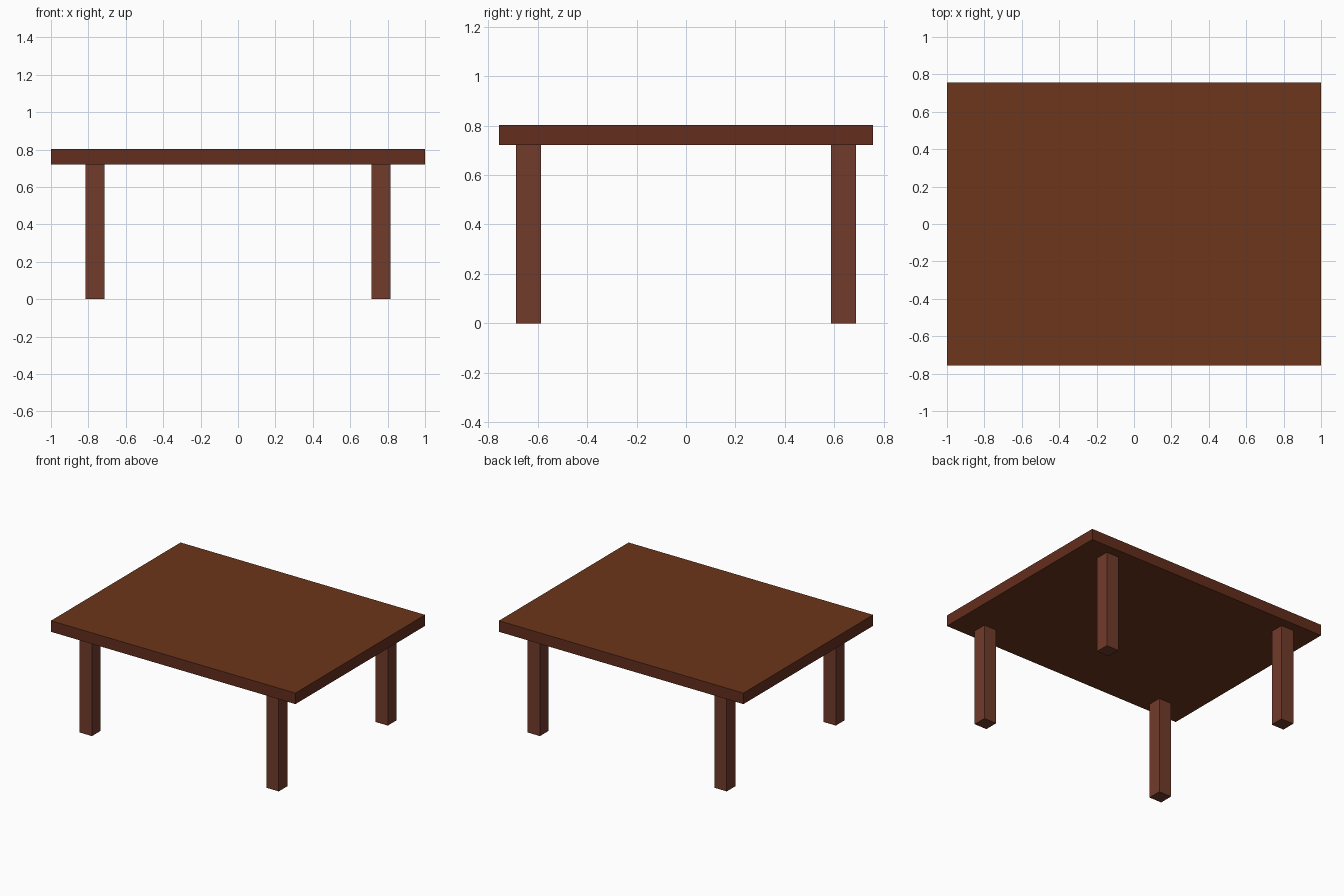
import bpy

if "Cube" in bpy.data.objects:
    bpy.data.objects.remove(bpy.data.objects["Cube"])


def material(name, rgb):
    m = bpy.data.materials.new(name)
    m.diffuse_color = (*rgb, 1.0)
    m.use_nodes = True
    m.node_tree.nodes["Principled BSDF"].inputs["Base Color"].default_value = m.diffuse_color
    return m


def box(name, centre, size, mat):
    bpy.ops.mesh.primitive_cube_add(size=1, location=centre)
    ob = bpy.context.object
    ob.name = name
    ob.scale = size
    bpy.ops.object.transform_apply(location=False, rotation=False, scale=True)
    ob.data.materials.append(mat)
    return ob


TOP_Z, UNDER_Z = 0.803, 0.721
top_wood = material("top_wood", (0.150, 0.037, 0.011))
rim_wood = material("rim_wood", (0.125, 0.026, 0.012))
leg_wood = material("leg_wood", (0.165, 0.044, 0.023))

# Tabletop slab with a redder rim
top = box("tabletop", (0, 0, (TOP_Z + UNDER_Z) / 2),
          (2.0, 1.514, TOP_Z - UNDER_Z), top_wood)
top.data.materials.append(rim_wood)
for face in top.data.polygons:
    if abs(face.normal.z) < 0.5:
        face.material_index = 1

# Four square legs
for side, sx in (("left", -1), ("right", 1)):
    for end, sy in (("front", -1), ("back", 1)):
        box(f"{end}_{side}_leg", (sx * 0.764, sy * 0.637, UNDER_Z / 2),
            (0.102, 0.102, UNDER_Z), leg_wood)
